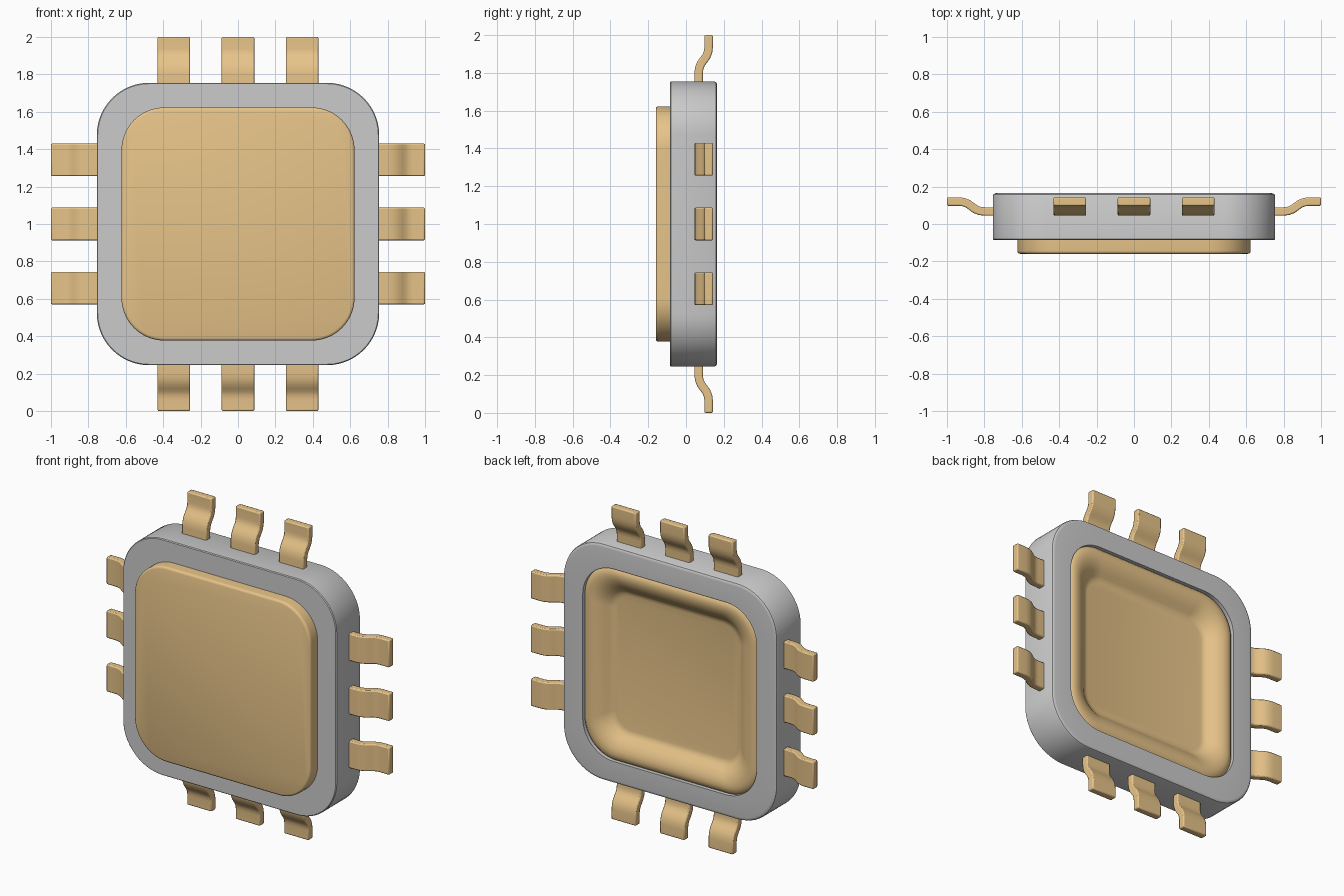
import bpy, bmesh
from math import cos, sin, pi, radians
from mathutils import Matrix, Vector

if "Cube" in bpy.data.objects:
    bpy.data.objects.remove(bpy.data.objects["Cube"])

CENTER = Vector((0, 0, 1.0))
tan = bpy.data.materials.new("tan_metal")
tan.diffuse_color = (0.8, 0.55, 0.25, 1)
tan.use_nodes = True
tan.node_tree.nodes["Principled BSDF"].inputs["Base Color"].default_value = tan.diffuse_color


def finish(bm, name, mat=None, angle=35):
    bmesh.ops.recalc_face_normals(bm, faces=bm.faces)
    me = bpy.data.meshes.new(name)
    bm.to_mesh(me)
    bm.free()
    ob = bpy.data.objects.new(name, me)
    bpy.context.collection.objects.link(ob)
    if mat:
        me.materials.append(mat)
    bpy.ops.object.select_all(action='DESELECT')
    ob.select_set(True)
    bpy.context.view_layer.objects.active = ob
    bpy.ops.object.shade_smooth_by_angle(angle=radians(angle))
    return ob


def rounded_square(bm, half, rad, y, segs=14):
    verts = []
    for q in range(4):
        a0 = q * pi / 2
        sx, sz = [(1, 1), (-1, 1), (-1, -1), (1, -1)][q]
        for i in range(segs + 1):
            a = a0 + i / segs * pi / 2
            p = Vector((sx * (half - rad) + rad * cos(a), y,
                        sz * (half - rad) + rad * sin(a)))
            verts.append(bm.verts.new(p + CENTER))
    return verts


def loft(name, profile, closed, mat=None):
    bm = bmesh.new()
    rings = [rounded_square(bm, *p) for p in profile]
    pairs = list(zip(rings, rings[1:]))
    if closed:
        pairs.append((rings[-1], rings[0]))
    else:
        bm.faces.new(rings[0])
        bm.faces.new(rings[-1])
    for a, b in pairs:
        n = len(a)
        for i in range(n):
            j = (i + 1) % n
            bm.faces.new((a[i], a[j], b[j], b[i]))
    return finish(bm, name, mat)


# Grey frame around the plate: (half width, corner radius, y)
loft("body_frame", [
    (0.615, 0.22, -0.085), (0.750, 0.275, -0.085), (0.755, 0.28, -0.080),
    (0.755, 0.28, 0.150), (0.751, 0.276, 0.159), (0.742, 0.267, 0.164),
    (0.735, 0.26, 0.165), (0.615, 0.22, 0.165)], True)

# Plate with raised front and a rolled rim around the shallow back recess
loft("center_plate", [
    (0.608, 0.213, -0.160), (0.617, 0.222, -0.157), (0.622, 0.227, -0.151),
    (0.623, 0.228, -0.143), (0.623, 0.228, 0.120), (0.616, 0.221, 0.140),
    (0.600, 0.205, 0.154), (0.575, 0.190, 0.160), (0.545, 0.175, 0.156),
    (0.515, 0.160, 0.143), (0.488, 0.145, 0.124), (0.465, 0.130, 0.103),
    (0.450, 0.120, 0.092), (0.430, 0.105, 0.088)], False, tan)

# Bent leads, three per side: S-curve in (distance from centre, y)
PATH = [(0.70, 0.067), (0.80, 0.067), (0.825, 0.070), (0.848, 0.079),
        (0.868, 0.0935), (0.888, 0.108), (0.911, 0.117), (0.936, 0.120), (1.0, 0.120)]
HALF_T, HALF_W = 0.0225, 0.087


def lead(name, offset, turn):
    bm = bmesh.new()
    rings = []
    pts = [Vector(p) for p in PATH]
    for i, p in enumerate(pts):
        t = (pts[min(i + 1, len(pts) - 1)] - pts[max(i - 1, 0)]).normalized()
        n = Vector((-t.y, t.x)) * HALF_T
        ring = []
        for s, w in ((-1, -1), (1, -1), (1, 1), (-1, 1)):
            q = p + n * s
            ring.append(bm.verts.new((q.x, q.y, offset + w * HALF_W)))
        rings.append(ring)
    for a, b in zip(rings, rings[1:]):
        for i in range(4):
            j = (i + 1) % 4
            bm.faces.new((a[i], a[j], b[j], b[i]))
    bm.faces.new(rings[0])
    bm.faces.new(rings[-1])
    bm.transform(Matrix.Translation(CENTER) @ Matrix.Rotation(turn, 4, 'Y'))
    ob = finish(bm, name, tan, 40)
    bev = ob.modifiers.new("soft_edges", 'BEVEL')
    bev.width, bev.segments = 0.007, 2
    bev.limit_method, bev.angle_limit = 'ANGLE', radians(50)


for k, side in enumerate(("right", "bottom", "left", "top")):
    for i in (-1, 0, 1):
        lead(f"{side}_lead_{i + 2}", i * 0.343, k * pi / 2)
